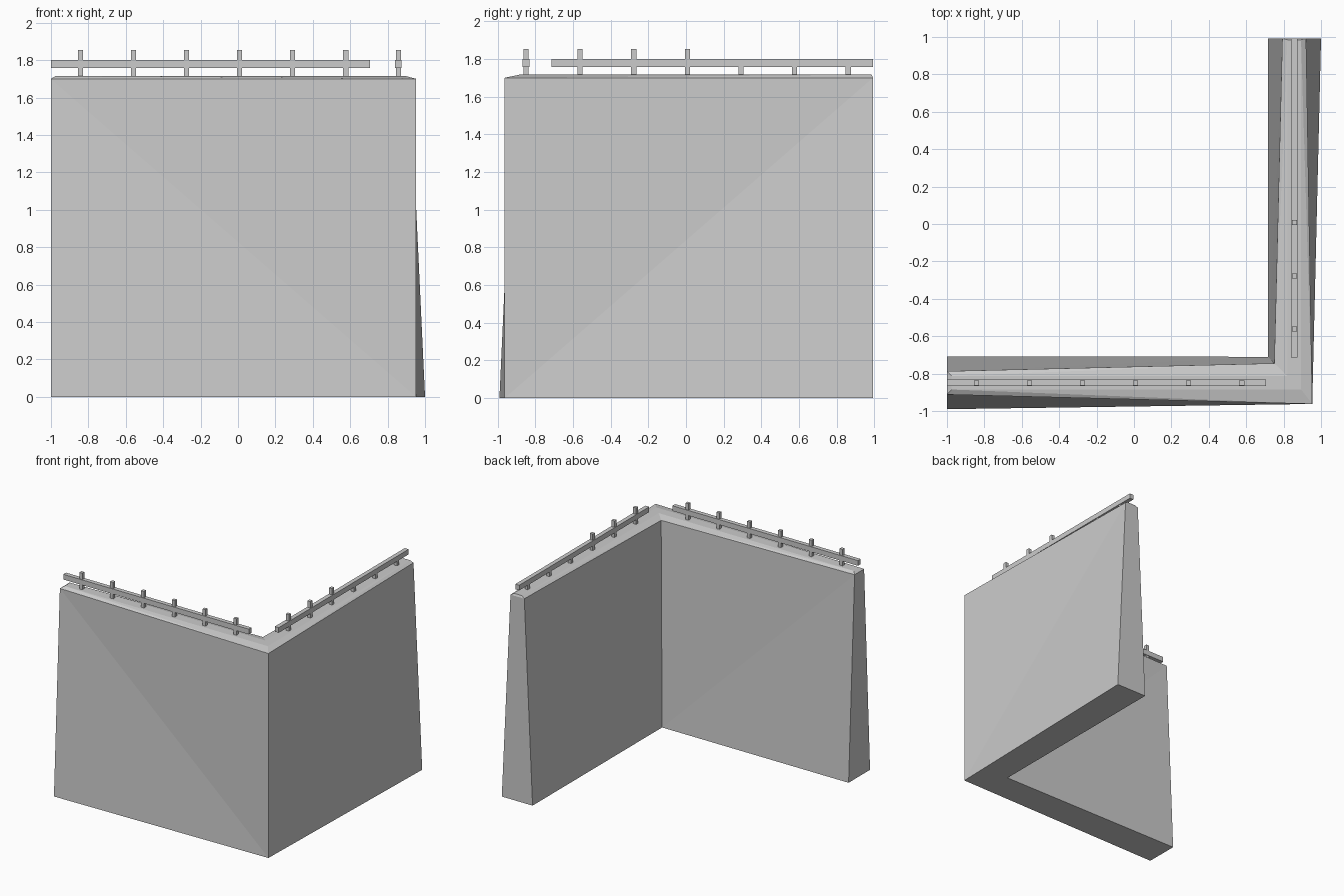
import bpy, bmesh

if "Cube" in bpy.data.objects:
    bpy.data.objects.remove(bpy.data.objects["Cube"])

# single flat colour
stone = bpy.data.materials.new("light_grey")
stone.diffuse_color = (0.6, 0.6, 0.6, 1)
stone.use_nodes = True
stone.node_tree.nodes["Principled BSDF"].inputs["Base Color"].default_value = stone.diffuse_color


def add_object(name, bm):
    bmesh.ops.recalc_face_normals(bm, faces=bm.faces)
    mesh = bpy.data.meshes.new(name)
    bm.to_mesh(mesh)
    bm.free()
    mesh.materials.append(stone)
    ob = bpy.data.objects.new(name, mesh)
    bpy.context.collection.objects.link(ob)
    return ob


def box(name, lo, hi):
    bm = bmesh.new()
    bmesh.ops.create_cube(bm, size=1)
    for v in bm.verts:
        v.co = [(lo[k] + hi[k]) / 2 + v.co[k] * (hi[k] - lo[k]) for k in range(3)]
    return add_object(name, bm)


# L-shaped wall: outlines run outer end, outer corner, outer end, inner end, inner corner, inner end
base = [(-1, -0.99), (0.953, -0.962), (1, 0.992), (0.717, 0.992), (0.717, -0.71), (-1, -0.708)]
shoulder = [(-1, -0.912), (0.953, -0.962), (0.92, 0.992), (0.793, 0.992), (0.75, -0.745), (-1, -0.787)]
crown = [(-0.975, -0.885), (0.893, -0.885), (0.893, 0.985), (0.82, 0.985), (0.82, -0.812), (-0.975, -0.812)]

bm = bmesh.new()
rings = [[bm.verts.new((x, y, z)) for x, y in pts]
         for pts, z in ((base, 0), (shoulder, 1.70), (crown, 1.716))]
for low, up in zip(rings, rings[1:]):
    for i in range(6):
        j = (i + 1) % 6
        # twisted sides split from the corner foot to the end top
        if i in (1, 4):
            bm.faces.new((low[i], low[j], up[j]))
            bm.faces.new((low[i], up[j], up[i]))
        else:
            bm.faces.new((low[i], low[j], up[i]))
            bm.faces.new((low[j], up[j], up[i]))
for ring in (rings[0], rings[2]):
    bm.faces.new([ring[k] for k in (0, 1, 4, 5)])
    bm.faces.new([ring[k] for k in (1, 2, 3, 4)])
add_object("corner_wall", bm)

# rails above each wing
AY, BX, R, P = -0.849, 0.857, 0.018, 0.0135
box("front_rail", (-1, AY - R, 1.757), (0.707, AY + R, 1.80))
box("side_rail", (BX - R, -0.715, 1.757), (BX + R, 0.992, 1.80))

# posts: the three rear side posts stop inside the rail
for n in range(6):
    x = -0.842 + n * 0.2836
    box(f"front_post_{n + 1}", (x - P, AY - P, 1.705), (x + P, AY + P, 1.853))
    y = -0.562 + n * 0.2846
    box(f"side_post_{n + 1}", (BX - P, y - P, 1.705),
        (BX + P, y + P, 1.853 if n < 3 else 1.765))
